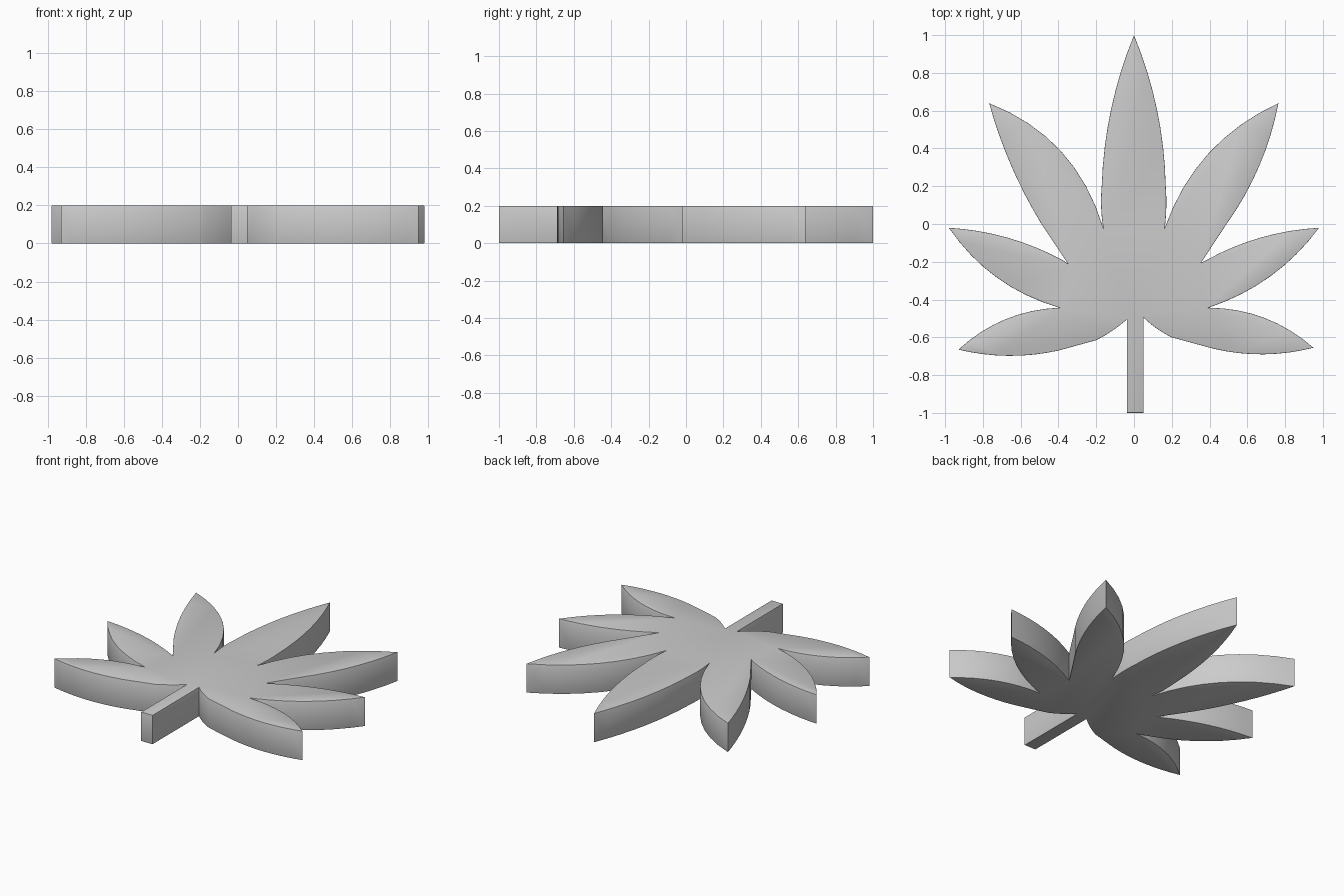
import bpy, bmesh
from mathutils import Vector

if "Cube" in bpy.data.objects:
    bpy.data.objects.remove(bpy.data.objects["Cube"])

THICK, RIM, STEPS = 0.2, 0.006, 8


def arc(a, mid, b):
    """Smooth edge from a to b passing through mid; b is left to the next edge."""
    a, mid, b = Vector(a), Vector(mid), Vector(b)
    la, lb = (mid - a).length, (b - mid).length
    t = la / (la + lb)
    ctrl = (mid - a * (1 - t) ** 2 - b * t ** 2) / (2 * t * (1 - t))
    return [a * (1 - s) ** 2 + ctrl * 2 * s * (1 - s) + b * s * s
            for s in (i / STEPS for i in range(STEPS))]


def half(edges, last):
    """Chain of edges: (start, mid) pairs; mid None means a straight edge."""
    pts = []
    for i, (start, mid) in enumerate(edges):
        end = edges[i + 1][0] if i + 1 < len(edges) else last
        pts += arc(start, mid, end) if mid else [Vector(start)]
    return pts + [Vector(last)]


# Right half, from the top tip round to the stem foot
right = half([
    ((0, 1), (0.125, 0.59)),                # centre leaflet
    ((0.168, 0.2), (0.171, 0.09)),
    ((0.163, -0.02), (0.40, 0.38)),         # upper leaflet
    ((0.765, 0.64), (0.635, 0.245)),
    ((0.49, 0.0), None),
    ((0.355, -0.205), None),
    ((0.385, -0.19), (0.66, -0.075)),       # side leaflet
    ((0.98, -0.02), (0.745, -0.26)),
    ((0.395, -0.443), (0.685, -0.495)),     # lower leaflet
    ((0.95, -0.655), (0.68, -0.69)),
    ((0.42, -0.66), None),
    ((0.2, -0.6), (0.12, -0.553)),
    ((0.05, -0.495), None),                 # stem
], (0.05, -1))

# Left half differs slightly near the bottom
left = half([
    ((0, 1), (0.125, 0.59)),
    ((0.171, 0.2), (0.174, 0.09)),
    ((0.163, -0.02), (0.40, 0.40)),
    ((0.767, 0.64), (0.60, 0.20)),
    ((0.49, 0.0), None),
    ((0.35, -0.21), None),
    ((0.38, -0.19), (0.66, -0.075)),
    ((0.98, -0.02), (0.745, -0.27)),
    ((0.395, -0.443), (0.67, -0.50)),
    ((0.93, -0.665), (0.65, -0.698)),
    ((0.4, -0.67), None),
    ((0.2, -0.615), (0.115, -0.565)),
    ((0.037, -0.505), None),
], (0.037, -1))
outline = right + [Vector((-p.x, p.y)) for p in reversed(left[1:])]

# Extrude the outline into a slab
bm = bmesh.new()
base = bm.faces.new([bm.verts.new((p.x, p.y, 0)) for p in outline])
top = bmesh.ops.extrude_face_region(bm, geom=[base], use_keep_orig=True)["geom"]
bmesh.ops.translate(bm, vec=(0, 0, THICK),
                    verts=[g for g in top if isinstance(g, bmesh.types.BMVert)])
bmesh.ops.recalc_face_normals(bm, faces=bm.faces)

# Softened rim on top and bottom
rim = [e for e in bm.edges if abs(e.verts[0].co.z - e.verts[1].co.z) < 1e-5]
bmesh.ops.bevel(bm, geom=rim, offset=RIM, segments=2, profile=0.5,
                affect='EDGES', clamp_overlap=True)

mesh = bpy.data.meshes.new("leaf_slab")
bm.to_mesh(mesh)
bm.free()
leaf = bpy.data.objects.new("leaf_slab", mesh)
bpy.context.collection.objects.link(leaf)
bpy.context.view_layer.objects.active = leaf
leaf.select_set(True)
bpy.ops.object.shade_smooth_by_angle(angle=0.6)
